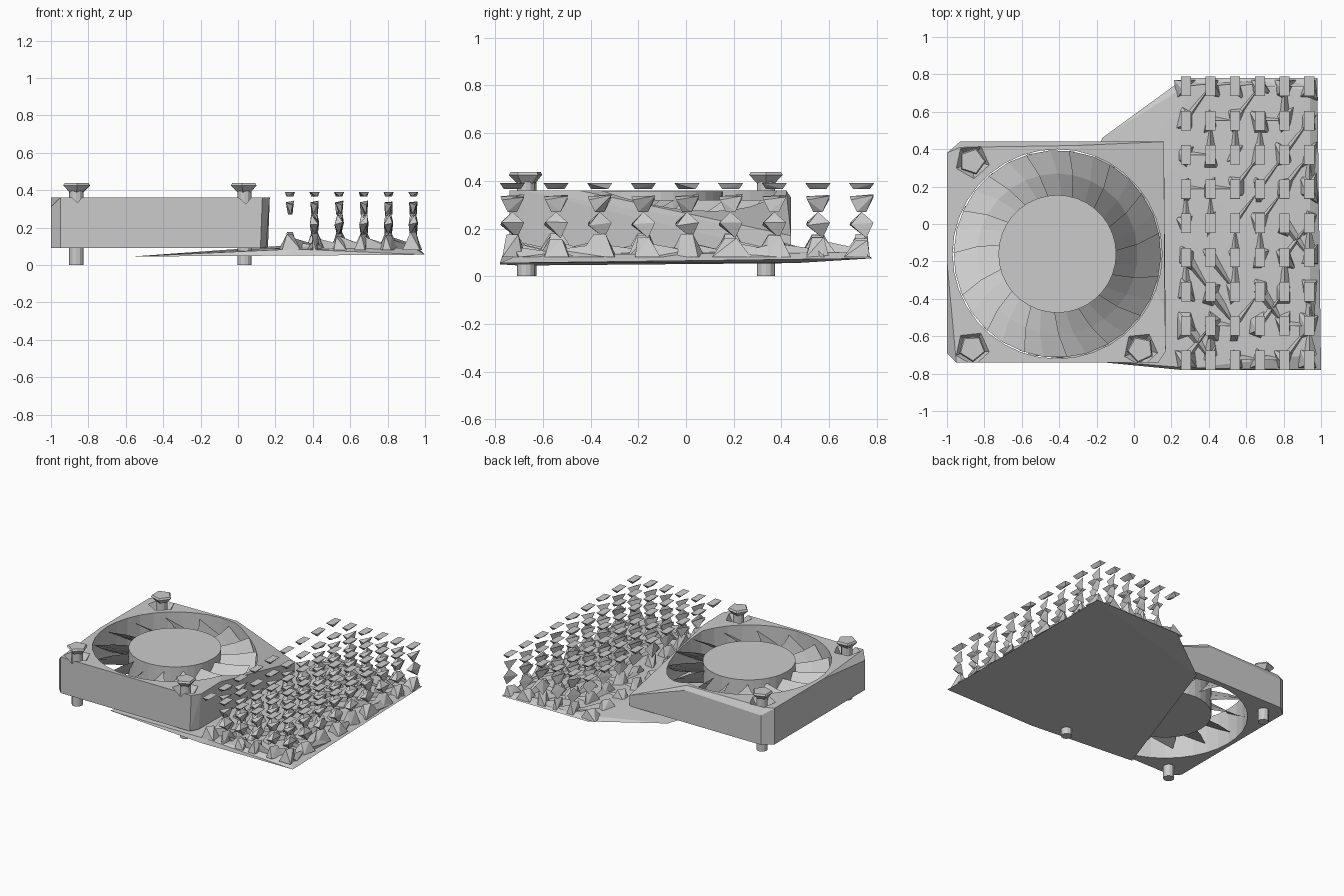
import bpy, bmesh, random
from math import sin, cos, pi, radians

cube = bpy.data.objects.get("Cube")
if cube:
    bpy.data.objects.remove(cube, do_unlink=True)
random.seed(4)

grey = bpy.data.materials.new("plain_grey")
grey.use_nodes = True
colour = (0.6, 0.6, 0.6, 1)
grey.diffuse_color = colour
grey.node_tree.nodes["Principled BSDF"].inputs["Base Color"].default_value = colour


def finish(name, bm):
    bmesh.ops.recalc_face_normals(bm, faces=bm.faces)
    mesh = bpy.data.meshes.new(name)
    bm.to_mesh(mesh)
    bm.free()
    mesh.materials.append(grey)
    ob = bpy.data.objects.new(name, mesh)
    bpy.context.collection.objects.link(ob)
    return ob


def hull(bm, points):
    verts = [bm.verts.new(p) for p in points]
    res = bmesh.ops.convex_hull(bm, input=verts)
    spare = {g for g in res["geom_interior"] + res["geom_unused"]
             if isinstance(g, bmesh.types.BMVert)}
    bmesh.ops.delete(bm, geom=list(spare), context="VERTS")


def ring(x, y, z, r, sides, turn=0.0):
    return [(x + r * cos(turn + 2 * pi * i / sides),
             y + r * sin(turn + 2 * pi * i / sides), z) for i in range(sides)]


def rect(x, y, z, hx, hy):
    return [(x + sx * hx, y + sy * hy, z) for sx in (-1, 1) for sy in (-1, 1)]


def cut(ob, cutter):
    mod = ob.modifiers.new("cut", "BOOLEAN")
    mod.operation, mod.solver, mod.object = "DIFFERENCE", "EXACT", cutter
    cutter.hide_render = True
    bpy.context.view_layer.update()
    bpy.context.view_layer.objects.active = ob
    bpy.ops.object.modifier_apply(modifier=mod.name)
    bpy.data.objects.remove(cutter, do_unlink=True)


def near(v, spread):
    return v + random.uniform(-spread, spread)


FX, FY = -0.41, -0.16
PINS = [(-0.865, 0.335), (-0.865, -0.665), (0.035, -0.67)]

# Fan housing: block with worn edges and one corner sloping down to the base
bm = bmesh.new()
floor = [(-1, -0.69), (-0.95, -0.74), (0.12, -0.74), (0.15, -0.68),
         (0.16, 0.44), (-0.93, 0.44), (-1, 0.38)]
hull(bm, [(x, y, 0.09) for x, y in floor]
     + [(-1, -0.69, 0.31), (-0.95, -0.74, 0.36), (0.13, -0.74, 0.36),
        (0.17, -0.68, 0.36), (0.165, -0.45, 0.36), (0.16, 0.44, 0.17),
        (-0.3, 0.42, 0.36), (-0.3, 0.44, 0.33), (-0.93, 0.44, 0.31),
        (-0.93, 0.41, 0.36), (-1, 0.38, 0.36), (-1, -0.2, 0.36)])
housing = finish("fan_housing", bm)
bm = bmesh.new()
hull(bm, ring(FX, FY, 0, 0.56, 36) + ring(FX, FY, 0.5, 0.56, 36))
cut(housing, finish("opening_cutter", bm))
for x, y in PINS:
    bm = bmesh.new()
    hull(bm, ring(x, y, 0.4, 0.12, 5, pi / 3) + [(x, y, 0.22)])
    cut(housing, finish("pit_cutter", bm))

# Hub
bm = bmesh.new()
hull(bm, ring(FX, FY, 0.11, 0.315, 36) + ring(FX, FY, 0.355, 0.315, 36))
finish("fan_hub", bm)

# Fan blades: tilted, slightly swept sheets around the hub
bm = bmesh.new()
COUNT = 15
for b in range(COUNT):
    start = 2 * pi * b / COUNT
    grid = []
    for r, sweep in ((0.3, 0), (0.43, 0.07), (0.555, 0.15)):
        row = []
        for t in (0, 0.5, 1):
            a = start + sweep + t * radians(27)
            row.append(bm.verts.new((FX + r * cos(a), FY + r * sin(a),
                                     0.16 + 0.16 * t)))
        grid.append(row)
    for i in range(2):
        for j in range(2):
            bm.faces.new((grid[i][j], grid[i + 1][j],
                          grid[i + 1][j + 1], grid[i][j + 1]))
finish("fan_blades", bm)

# Mounting pins with flat flared heads
for n, (x, y) in enumerate(PINS):
    bm = bmesh.new()
    hull(bm, ring(x, y, 0, 0.038, 12) + ring(x, y, 0.4, 0.038, 12))
    hull(bm, ring(x, y, 0.385, 0.035, 5, n) + ring(x, y, 0.425, 0.074, 5, n)
         + ring(x, y, 0.438, 0.066, 5, n))
    finish(f"mounting_pin_{n + 1}", bm)

# Heat sink base: tapered slab reaching under the fan
bm = bmesh.new()
hull(bm, [(1, -0.78, 0.055), (0.98, 0.78, 0.075), (0.27, 0.78, 0.075),
          (-0.17, 0.46, 0.055), (-0.57, -0.7, 0.045), (0.25, -0.78, 0.05),
          (0.3, -0.77, 0.085), (0.2, 0.3, 0.1), (0.17, -0.55, 0.09),
          (0.94, 0.72, 0.1), (0.94, -0.7, 0.09), (0.3, 0.75, 0.1),
          (0.6, 0, 0.105)])
finish("heat_sink_base", bm)

# Heat sink fins: broken columns of wedges with separate caps
caps, shards, roots, ridges = (bmesh.new() for _ in range(4))
for col in range(6):
    for row in range(9):
        x, y = 0.277 + 0.132 * col, -0.728 + 0.183 * row
        # cap: flat top narrowing to a skewed edge
        hull(caps, rect(x, y, 0.39, 0.027, 0.052)
             + [(near(x, 0.02), y - 0.035, 0.365), (near(x, 0.02), y + 0.035, 0.365)])
        # shards: upper one opens upward, lower one opens downward
        if col or row in (1, 2):
            hull(shards, [(x - 0.022, y - 0.05, 0.335), (x + 0.022, y + 0.05, near(0.335, 0.01)),
                          (x + 0.015, y - 0.045, 0.32),
                          (near(x, 0.02), y - 0.02, 0.27), (near(x, 0.02), y + 0.02, 0.27)])
        if col:
            hull(shards, [(x - 0.025, y - 0.05, 0.215), (x + 0.025, y + 0.05, 0.225),
                          (x + 0.02, y - 0.045, near(0.22, 0.01)),
                          (near(x, 0.02), y, 0.27), (near(x, 0.02), y + 0.02, 0.16)])
        # root: narrow skewed spike rising from the base
        foot = [(min(near(x + dx, 0.03), 0.985),
                 max(-0.77, min(0.77, near(y + dy, 0.03))), 0.08)
                for dx in (-0.035, 0.035) for dy in (-0.06, 0.06)]
        top = near(0.165, 0.015)
        hull(roots, foot + [(x - 0.015, y - 0.025, top), (x + 0.015, y + 0.025, top)])
        # ridge: low sloping web toward a neighbouring fin
        dx, dy = random.choice(((0.13, 0), (0, 0.18), (0.13, 0.18), (0.13, -0.18)))
        end = (min(x + dx, 0.96), max(-0.75, min(0.75, y + dy)), near(0.105, 0.01))
        hull(ridges, [(x - 0.04, y, 0.08), (x + 0.04, y + 0.03, 0.08),
                      (x, y, near(0.14, 0.015)), end, (end[0], end[1], 0.08)])
finish("fin_caps", caps)
finish("fin_shards", shards)
finish("fin_roots", roots)
finish("fin_ridges", ridges)
